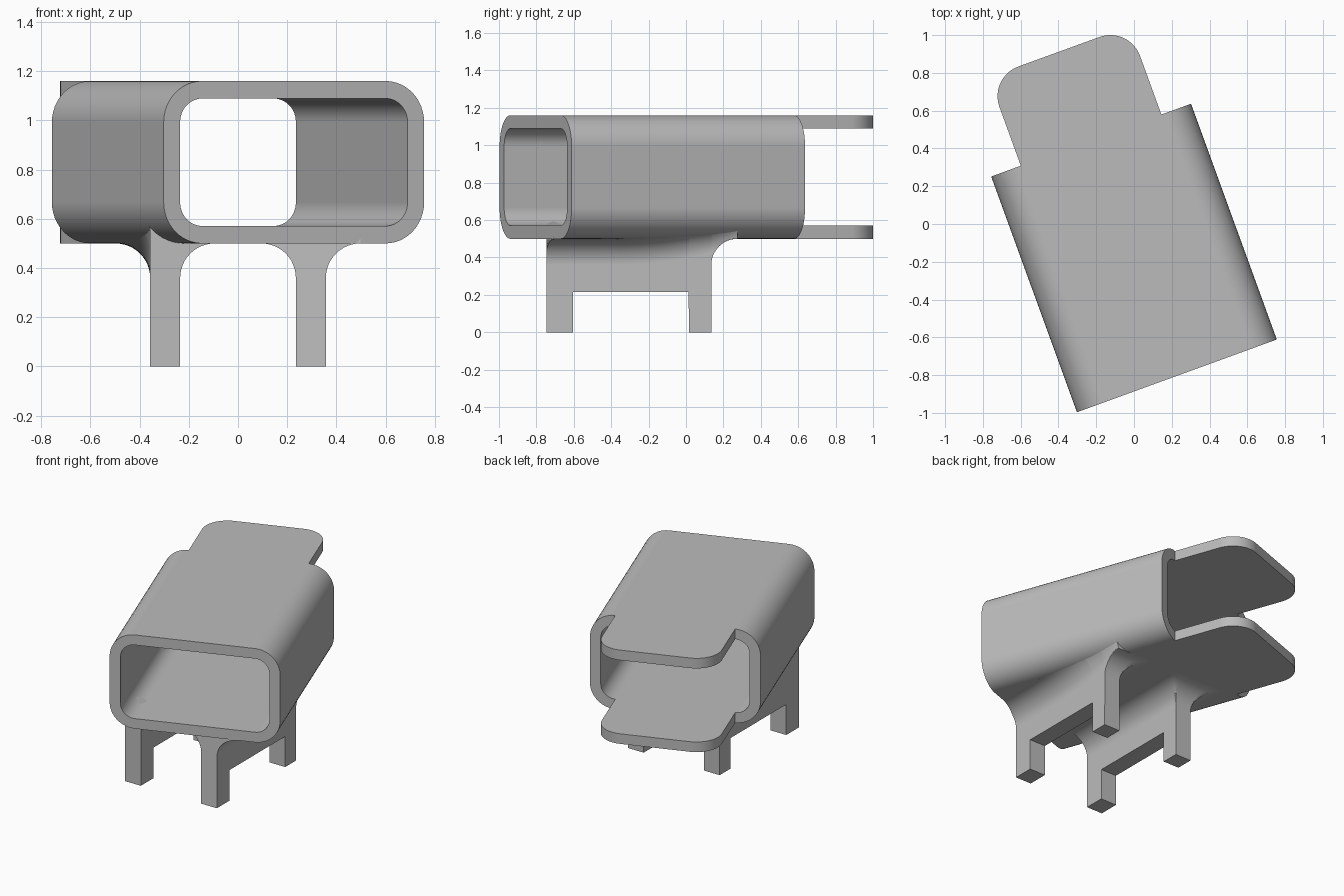
import bpy, bmesh
from math import sin, cos, pi, sqrt, atan2, radians
from mathutils import Matrix

if "Cube" in bpy.data.objects:
    bpy.data.objects.remove(bpy.data.objects["Cube"])

TURN = radians(20)                 # sleeve is turned against its stand
MID_Y = -0.18                      # sleeve centre
HALF_W, HALF_L, TIP = 0.563, 0.664, 1.162
BOTTOM, TOP, WALL, ROUND = 0.5, 1.16, 0.071, 0.167
FLAT = HALF_W - ROUND              # half width of the flat top and bottom
FILLET, STEPS = 0.14, 12

grey = bpy.data.materials.new("plain_grey")
grey.use_nodes = True
grey.diffuse_color = (0.5, 0.5, 0.5, 1)
grey.node_tree.nodes["Principled BSDF"].inputs["Base Color"].default_value = (0.5, 0.5, 0.5, 1)


def make_object(name, bm):
    bmesh.ops.remove_doubles(bm, verts=bm.verts, dist=1e-5)
    bmesh.ops.recalc_face_normals(bm, faces=bm.faces)
    mesh = bpy.data.meshes.new(name)
    bm.to_mesh(mesh)
    bm.free()
    mesh.materials.append(grey)
    obj = bpy.data.objects.new(name, mesh)
    bpy.context.collection.objects.link(obj)
    return obj


def finish(obj):
    bpy.ops.object.select_all(action="DESELECT")
    obj.select_set(True)
    bpy.context.view_layer.objects.active = obj
    bpy.ops.object.shade_smooth_by_angle(angle=radians(30))
    obj.modifiers.new("even_shading", "WEIGHTED_NORMAL").keep_sharp = True


def bridge(bm, a, b):
    for i in range(len(a)):
        j = (i + 1) % len(a)
        bm.faces.new((a[i], a[j], b[j], b[i]))


def rounded_rect(hw, hh, r):
    pts = []
    for k, (sx, sy) in enumerate(((1, 1), (-1, 1), (-1, -1), (1, -1))):
        for i in range(STEPS + 1):
            t = (k + i / STEPS) * pi / 2
            pts.append((sx * (hw - r) + r * cos(t), sy * (hh - r) + r * sin(t)))
    return pts


# Sleeve: long hollow tube, trimmed to a plan outline that leaves two tongues
zc, hh = (BOTTOM + TOP) / 2, (TOP - BOTTOM) / 2
outer = rounded_rect(HALF_W, hh, ROUND)
inner = rounded_rect(HALF_W - WALL, hh - WALL, ROUND - WALL)
bm = bmesh.new()
rings = [[bm.verts.new((x, y, zc + z)) for x, z in profile]
         for profile, y in ((outer, -HALF_L), (outer, TIP + 0.1), (inner, TIP + 0.1), (inner, -HALF_L))]
for i in range(4):
    bridge(bm, rings[i], rings[(i + 1) % 4])
sleeve = make_object("sleeve", bm)

half = [(HALF_W + 0.1, -HALF_L - 0.1), (HALF_W + 0.1, HALF_L), (FLAT, HALF_L)]
for i in range(STEPS + 1):
    t = i / STEPS * pi / 2
    half.append((FLAT - ROUND + ROUND * cos(t), TIP - ROUND + ROUND * sin(t)))
plan = half + [(-x, y) for x, y in reversed(half)]
bm = bmesh.new()
low, high = [[bm.verts.new((x, y, z)) for x, y in plan] for z in (BOTTOM - 0.1, TOP + 0.1)]
bridge(bm, low, high)
bm.faces.new(low)
bm.faces.new(high)
cutter = make_object("plan_cutter", bm)
cutter.hide_render = True

trim = sleeve.modifiers.new("trim", "BOOLEAN")
trim.operation, trim.solver, trim.object = "INTERSECT", "EXACT", cutter
bpy.context.view_layer.objects.active = sleeve
bpy.ops.object.modifier_apply(modifier="trim")
bpy.data.objects.remove(cutter)
sleeve.data.transform(Matrix.Translation((0, MID_Y, 0)) @ Matrix.Rotation(TURN, 4, "Z"))
finish(sleeve)


# Stand: two walls with legs, each blended into the underside of the sleeve
FRONT, BACK, GAP_FRONT, GAP_BACK, GAP_TOP = -0.745, 0.135, -0.605, 0.015, 0.215
LEG_IN, LEG_OUT, TINY = 0.235, 0.357, 0.0005


def section(side, y, floor):
    """Cross-section of a wall at y, as (distance from middle, height)."""
    edge = (FLAT - side * sin(TURN) * (y - MID_Y)) / cos(TURN)
    cx = LEG_OUT + FILLET
    dx = max(0, cx - edge)
    rise = sqrt((ROUND + FILLET) ** 2 - dx ** 2)
    cz = BOTTOM + ROUND - rise
    end = atan2(rise, -dx)
    pts = [(LEG_IN, 0), (LEG_OUT, 0)]
    for i in range(STEPS + 1):
        t = pi + (end - pi) * i / STEPS
        pts.append((cx + FILLET * cos(t), cz + FILLET * sin(t)))
    pts.append((pts[-1][0], pts[-1][1] + 0.02))
    pts.append((LEG_IN - FILLET, BOTTOM + 0.02))
    for i in range(STEPS + 1):
        t = pi / 2 * (1 - i / STEPS)
        pts.append((LEG_IN - FILLET + FILLET * cos(t), BOTTOM - FILLET + FILLET * sin(t)))
    return [(x, max(z, floor)) for x, z in pts]


stations = [(FRONT, 0), (GAP_FRONT, 0)]
for i in range(13):
    stations.append((GAP_FRONT + TINY + (GAP_BACK - GAP_FRONT - 2 * TINY) * i / 12, GAP_TOP))
stations += [(GAP_BACK, 0), (BACK, 0)]
for i in range(STEPS + 1):         # fillet behind the back legs
    t = i / STEPS * pi / 2
    stations.append((BACK + TINY + FILLET * (1 - cos(t)), BOTTOM - FILLET + FILLET * sin(t)))

for name, side in (("left_leg_wall", 1), ("right_leg_wall", -1)):
    bm = bmesh.new()
    rings = []
    for y, floor in stations:
        ring = []
        for d, z in section(side, y, floor):
            x = side * d
            sleeve_front = MID_Y + (sin(TURN) * x - HALF_L) / cos(TURN)
            ring.append(bm.verts.new((x, max(y, sleeve_front), z)))
        rings.append(ring)
    for a, b in zip(rings, rings[1:]):
        bridge(bm, a, b)
    bm.faces.new(rings[0])
    bm.faces.new(rings[-1])
    finish(make_object(name, bm))
